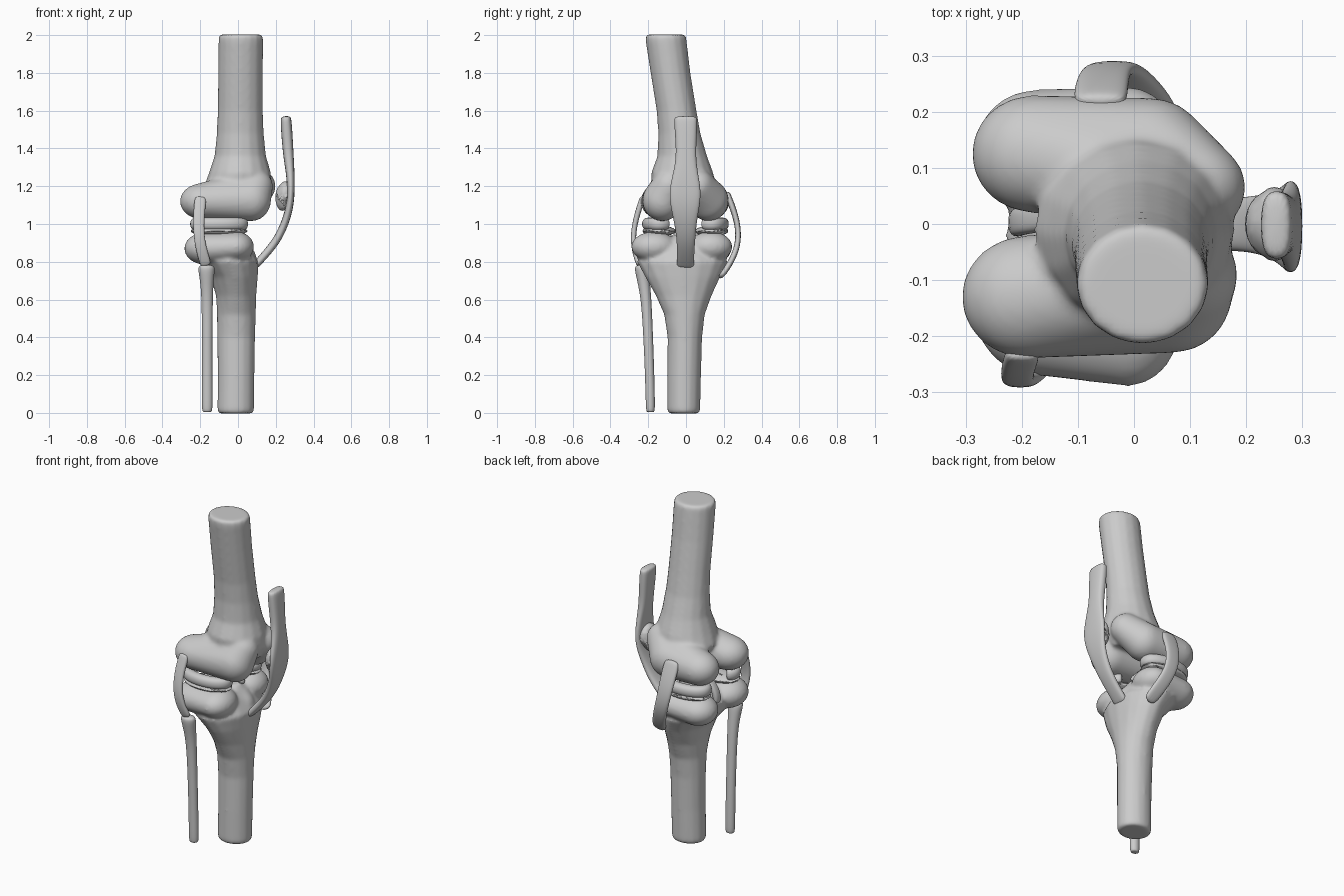
import bpy, bmesh, math
from mathutils import Vector, Matrix

X, Y, Z = Vector((1, 0, 0)), Vector((0, 1, 0)), Vector((0, 0, 1))


def finish(name, bm, sub=0):
    bmesh.ops.recalc_face_normals(bm, faces=bm.faces[:])
    me = bpy.data.meshes.new(name)
    bm.to_mesh(me)
    bm.free()
    for p in me.polygons:
        p.use_smooth = True
    ob = bpy.data.objects.new(name, me)
    bpy.context.collection.objects.link(ob)
    if sub:
        m = ob.modifiers.new("subsurf", 'SUBSURF')
        m.levels = m.render_levels = sub
    return ob


def loft(bm, rows, side, level=False, power=1.0, n=16):
    """Sweep a rounded section along rows of (x, y, z, half width along side, half thickness)."""
    pts = [Vector(r[:3]) for r in rows]
    rings = []
    for i, r in enumerate(rows):
        t = (pts[min(i + 1, len(pts) - 1)] - pts[max(i - 1, 0)]).normalized()
        if level:
            s, nn = Y, X
        else:
            s = (side - t * side.dot(t)).normalized()
            nn = t.cross(s)
        ring = []
        for k in range(n):
            a = 2 * math.pi * k / n
            c, d = math.cos(a), math.sin(a)
            c = math.copysign(abs(c) ** power, c)
            d = math.copysign(abs(d) ** power, d)
            ring.append(bm.verts.new(pts[i] + s * c * r[3] + nn * d * r[4]))
        rings.append(ring)
    for a, b in zip(rings, rings[1:]):
        for k in range(n):
            bm.faces.new((a[k], a[(k + 1) % n], b[(k + 1) % n], b[k]))
    bm.faces.new(rings[0][::-1])
    bm.faces.new(rings[-1])


def hull(bm, balls):
    """Convex hull round ellipsoids (x, y, z, rx, ry, rz)."""
    tmp = bmesh.new()
    for b in balls:
        bmesh.ops.create_uvsphere(tmp, u_segments=24, v_segments=16, radius=1,
                                  matrix=Matrix.Translation(b[:3]) @ Matrix.Diagonal((*b[3:], 1)))
    res = bmesh.ops.convex_hull(tmp, input=tmp.verts[:])
    used = {v for f in res["geom"] if isinstance(f, bmesh.types.BMFace) for v in f.verts}
    bmesh.ops.delete(tmp, geom=[v for v in tmp.verts if v not in used], context='VERTS')
    me = bpy.data.meshes.new("tmp")
    tmp.to_mesh(me)
    tmp.free()
    bm.from_mesh(me)
    bpy.data.meshes.remove(me)


def fuse(ob, smooth):
    m = ob.modifiers.new("fuse", 'REMESH')
    m.mode, m.voxel_size, m.use_smooth_shade = 'VOXEL', 0.01, True
    m = ob.modifiers.new("soften", 'SMOOTH')
    m.factor, m.iterations = 0.5, smooth


def band(name, rows, side, power=0.75, level=False):
    bm = bmesh.new()
    loft(bm, rows, side, level, power)
    return finish(name, bm, 2)


# Femur: leaning shaft, two condyles with a notch between
bm = bmesh.new()
loft(bm, [(.01, 0, 1.12, .07, .13), (.0, -.01, 1.2, .17, .18), (.01, -.02, 1.27, .165, .165),
          (.012, -.02, 1.36, .132, .137), (.012, -.035, 1.48, .112, .125), (.012, -.05, 1.6, .106, .12),
          (.013, -.082, 1.8, .106, .119), (.015, -.104, 1.96, .109, .119),
          (.015, -.107, 1.99, .108, .118), (.015, -.108, 2.003, .1, .11)], Y, level=True)
hull(bm, [(-.19, -.13, 1.12, .118, .11, .095), (.07, -.125, 1.125, .105, .105, .11),
          (.09, -.09, 1.2, .095, .09, .09)])
hull(bm, [(-.18, .125, 1.12, .11, .105, .095), (.03, .12, 1.125, .105, .105, .11),
          (.105, .065, 1.2, .095, .085, .09)])
fuse(finish("femur", bm), 10)

# Tibia: shaft widening into a two-lobed plateau
bm = bmesh.new()
loft(bm, [(-.012, -.012, -.003, .08, .09), (-.012, -.012, .012, .088, .098), (-.01, -.01, .2, .09, .098),
          (-.01, -.006, .4, .092, .101), (-.008, -.008, .52, .108, .103), (-.01, -.012, .62, .148, .107),
          (-.02, -.017, .72, .2, .125), (-.05, -.02, .8, .24, .16), (-.08, -.02, .87, .2, .15),
          (-.08, -.01, .94, .06, .1)], Y, level=True)
hull(bm, [(-.175, -.155, .87, .11, .115, .085), (-.01, -.17, .88, .095, .12, .08)])
hull(bm, [(-.175, .13, .87, .11, .11, .085), (-.01, .13, .88, .095, .115, .08)])
hull(bm, [(.04, 0, .8, .06, .07, .09), (-.02, 0, .88, .07, .09, .06)])
for y in (-.03, .03):
    hull(bm, [(-.1, y, .95, .05, .03, .04)])
fuse(finish("tibia", bm), 10)

# Fibula
band("fibula", [(-.163, -.188, .003, .02, .024), (-.163, -.188, .015, .025, .029),
                (-.163, -.192, .2, .025, .028), (-.163, -.2, .4, .026, .028),
                (-.163, -.21, .6, .028, .03), (-.165, -.225, .7, .034, .036),
                (-.167, -.235, .76, .038, .046), (-.167, -.238, .785, .03, .04)], Y, 1.0, True)

# Menisci and cartilage discs
for name, s, cy in (("lateral", -1, -.142), ("medial", 1, .136)):
    rows = []
    for i in range(17):
        a = math.radians(-130 + 260 * i / 16)
        rows.append((-.1 + .125 * math.sin(a), cy + s * .06 * math.cos(a), 1.0, .034, .032))
    band(name + "_meniscus", rows, Z, 0.9)
    bm = bmesh.new()
    hull(bm, [(-.1, cy, .963, .15, .088, .028)])
    finish(name + "_cartilage", bm)

# Kneecap and the long tendon over it
bm = bmesh.new()
hull(bm, [(.25, 0, 1.16, .04, .066, .065), (.235, 0, 1.14, .037, .055, .07)])
finish("kneecap", bm)
band("patellar_tendon", [(.253, -.002, 1.572, .06, .024), (.254, -.002, 1.55, .062, .03),
                         (.26, 0, 1.46, .058, .03), (.267, 0, 1.36, .052, .028),
                         (.277, -.002, 1.27, .066, .023), (.281, -.005, 1.18, .086, .02),
                         (.276, -.005, 1.1, .08, .02), (.252, -.003, 1.01, .06, .021),
                         (.21, 0, .92, .05, .021), (.155, -.002, .85, .046, .021),
                         (.105, -.003, .795, .047, .02), (.085, -.003, .77, .046, .016)], Y)

# Side ligaments
band("lateral_ligament", [(-.198, -.228, 1.145, .027, .014), (-.2, -.236, 1.12, .032, .016),
                          (-.208, -.262, 1.04, .03, .015), (-.208, -.28, .95, .029, .014),
                          (-.196, -.276, .87, .029, .014), (-.175, -.255, .8, .03, .015),
                          (-.168, -.245, .78, .026, .014)], X)
band("medial_ligament", [(-.06, .215, 1.17, .04, .014), (-.06, .226, 1.14, .05, .018),
                         (-.055, .265, 1.04, .046, .016), (-.04, .281, .94, .042, .015),
                         (-.01, .265, .85, .04, .016), (.03, .215, .76, .042, .016),
                         (.05, .178, .715, .036, .014)], X)

# Crossing ligaments in the notch
band("front_cross_ligament", [(.03, .02, .93, .025, .018), (-.03, .005, .99, .025, .018),
                              (-.09, -.02, 1.05, .025, .018), (-.14, -.035, 1.11, .025, .018)], Y)
band("back_cross_ligament", [(-.2, 0, .85, .025, .018), (-.215, .003, .92, .025, .018),
                             (-.17, .01, 1.0, .025, .018), (-.08, .025, 1.07, .025, .018),
                             (-.02, .03, 1.11, .025, .018)], Y)
